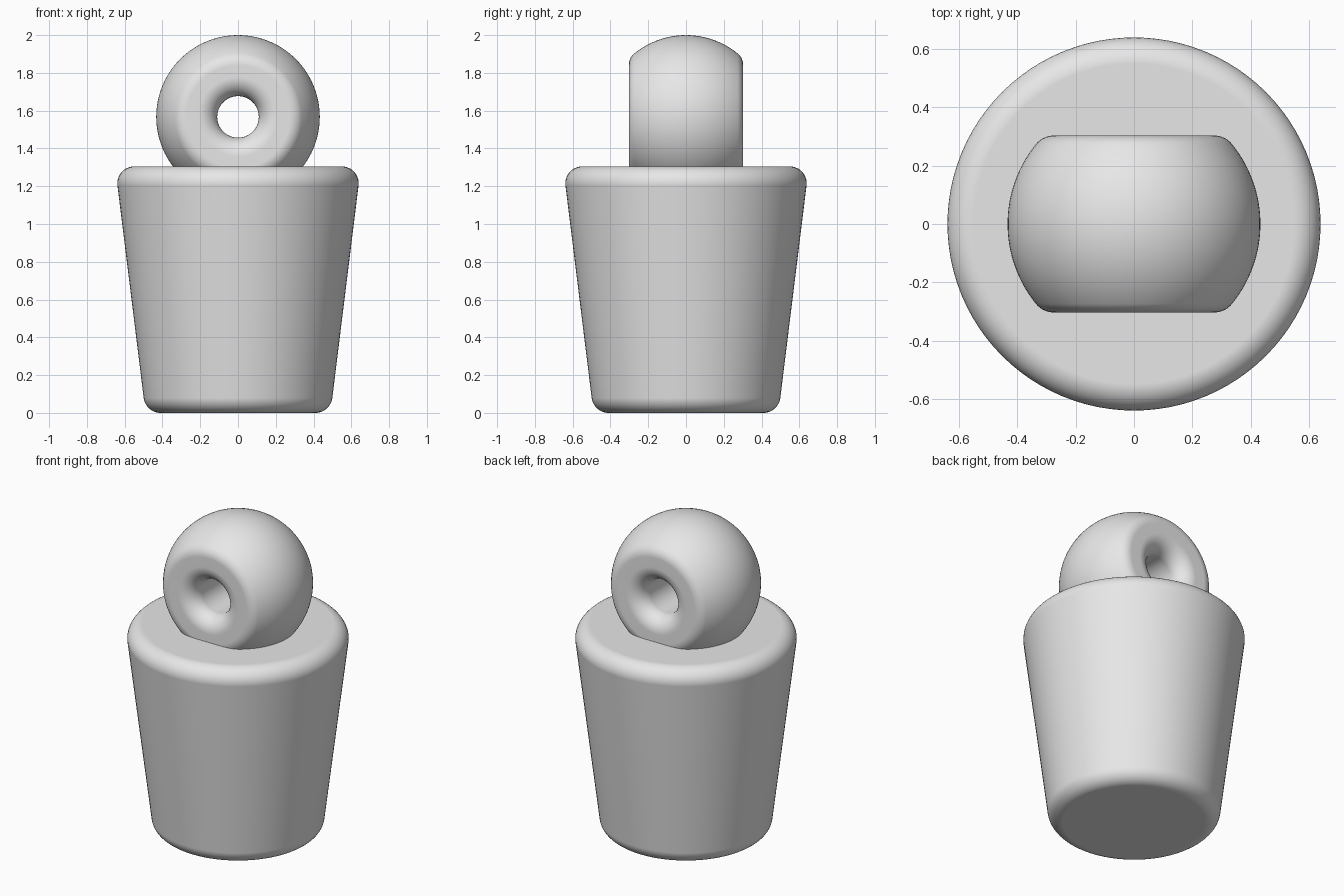
import bpy
import bmesh
from math import sin, cos, pi, atan2, sqrt, radians
from mathutils import Matrix

default = bpy.data.objects.get("Cube")
if default:
    bpy.data.objects.remove(default, do_unlink=True)

SEGMENTS = 96

grey = bpy.data.materials.new("plain grey")
grey.use_nodes = True
grey.diffuse_color = (0.8, 0.8, 0.8, 1)
grey.node_tree.nodes["Principled BSDF"].inputs["Base Color"].default_value = (0.8, 0.8, 0.8, 1)


def arc(r, z, radius, start, end, steps=10):
    """Points of a rounded corner in the (radius, height) half plane."""
    angles = [start + (end - start) * i / steps for i in range(steps + 1)]
    return [(r + radius * cos(a), z + radius * sin(a)) for a in angles]


def lathe(name, profile, matrix, closed):
    """Spin a profile about z; an open profile gets flat end caps."""
    bm = bmesh.new()
    rings = []
    for r, z in profile:
        rings.append([bm.verts.new((r * cos(2 * pi * i / SEGMENTS),
                                    r * sin(2 * pi * i / SEGMENTS), z))
                      for i in range(SEGMENTS)])
    pairs = list(zip(rings, rings[1:]))
    if closed:
        pairs.append((rings[-1], rings[0]))
    else:
        bm.faces.new(rings[0])
        bm.faces.new(rings[-1])
    for low, high in pairs:
        for i in range(SEGMENTS):
            j = (i + 1) % SEGMENTS
            bm.faces.new((low[i], low[j], high[j], high[i]))
    bmesh.ops.recalc_face_normals(bm, faces=bm.faces[:])
    bm.transform(matrix)
    mesh = bpy.data.meshes.new(name)
    bm.to_mesh(mesh)
    bm.free()
    mesh.materials.append(grey)
    mesh.shade_smooth()
    obj = bpy.data.objects.new(name, mesh)
    bpy.context.collection.objects.link(obj)
    # Keep the flat faces shading flat beside the rounded edges
    obj.modifiers.new("flat face shading", "WEIGHTED_NORMAL").keep_sharp = True
    return obj


# Tapered body with rounded rims
slope = radians(-7)
body = (arc(0.41, 0.09, 0.09, -pi / 2, slope)
        + arc(0.549, 1.215, 0.09, slope, pi / 2))
lathe("tapered_body", body, Matrix.Identity(4), closed=False)

# Ball with two flattened sides and a flared hole running front to back
BALL, HALF_WIDTH, EDGE = 0.433, 0.303, 0.08
HOLE, FLARE = 0.11, 0.1
edge_z = HALF_WIDTH - EDGE
edge_r = sqrt((BALL - EDGE) ** 2 - edge_z ** 2)
tangent = atan2(edge_z, edge_r)
flare_z = HALF_WIDTH - FLARE

outer = arc(0, 0, BALL, -tangent, tangent, 32)
rim = arc(edge_r, edge_z, EDGE, tangent, pi / 2)[1:]
mouth = arc(HOLE + FLARE, flare_z, FLARE, pi / 2, pi)
mirrored = [(r, -z) for r, z in reversed(rim + mouth)]
lathe("pierced_ball", outer + rim + mouth + mirrored,
      Matrix.Translation((0, 0, 2 - BALL)) @ Matrix.Rotation(pi / 2, 4, "X"),
      closed=True)
